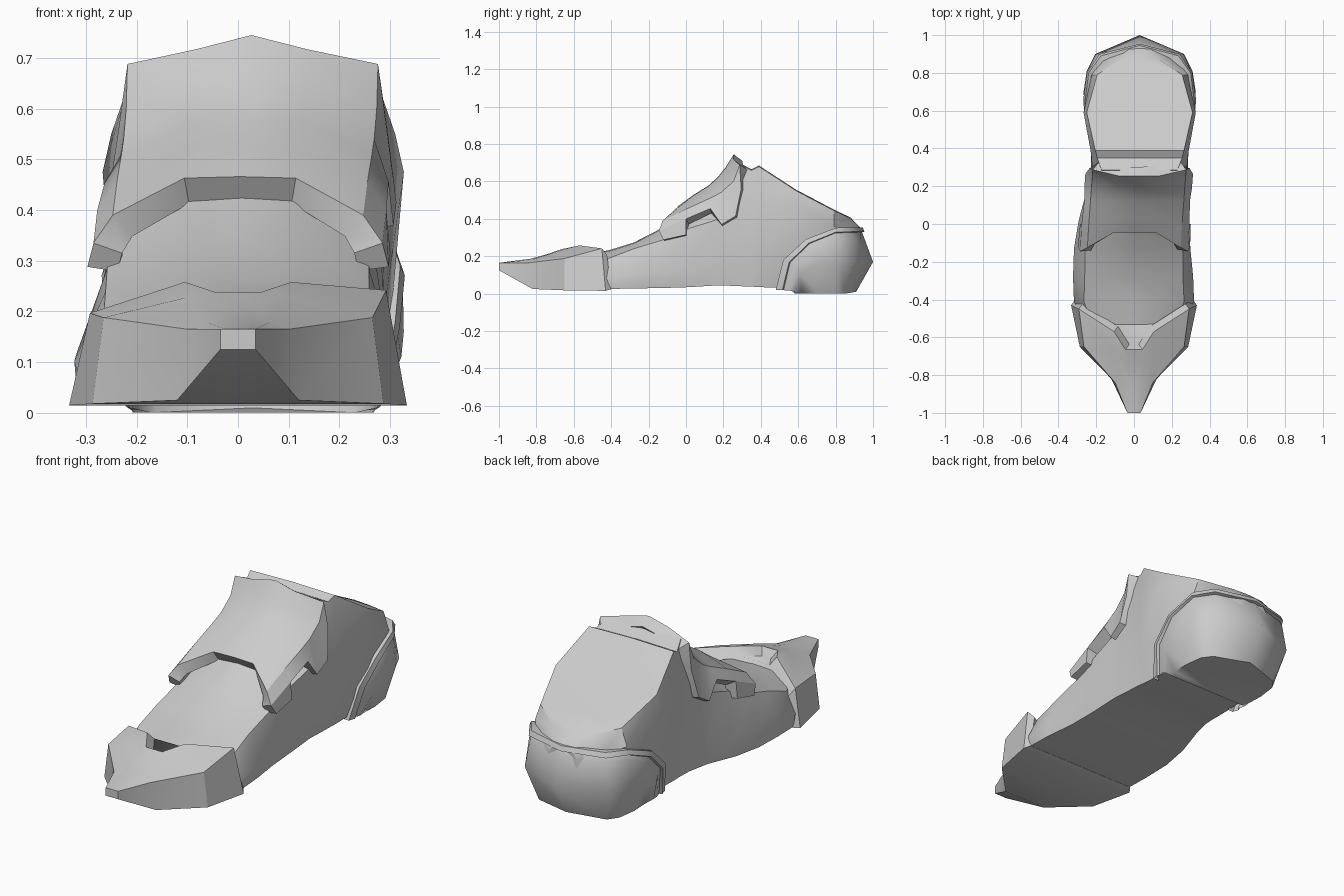
import bpy, bmesh, math

if "Cube" in bpy.data.objects:
    bpy.data.objects.remove(bpy.data.objects["Cube"])

grey = bpy.data.materials.new("plain_grey")
grey.diffuse_color = (0.6, 0.6, 0.6, 1)
grey.use_nodes = True
grey.node_tree.nodes["Principled BSDF"].inputs["Base Color"].default_value = grey.diffuse_color


def centre_x(y, z):
    """The foot bends toward the heel and its sole swells on the other side."""
    bend = 0.03 * min(1, max(0, (y + 0.1) / 0.4))
    swell = 0.022 * max(0, 1 - z / 0.28) * max(0, 1 - abs(y + 0.05) / 0.35)
    return bend - swell


def loft(name, rows, closed=False, cap_last=False, thickness=0, angle=32, left_drop=0):
    """Skin half rows of (half width, y, z), mirrored about the centre line."""
    def place(p, side):
        if not p:
            return None
        w, y, z = p
        if side < 0 and w > 0.2 and z > 0.18 and y > -0.6:
            z -= left_drop
        return (centre_x(y, z) + side * w, y, z)

    bm = bmesh.new()
    grid = []
    for row in rows:
        right = [place(p, 1) for p in row]
        left = [place(p, -1) for p in row]
        pts = right + left[-2:0:-1] if closed else right + left[-2::-1]
        grid.append([p and bm.verts.new(p) for p in pts])
    n = len(grid[0])
    for a, b in zip(grid, grid[1:]):
        for i in range(n if closed else n - 1):
            j = (i + 1) % n
            quad = (a[i], a[j], b[j], b[i])
            if all(quad):
                bm.faces.new(quad)
    if closed:
        bm.faces.new(grid[0])
    if closed or cap_last:
        bm.faces.new(grid[-1])
    bmesh.ops.remove_doubles(bm, verts=bm.verts, dist=0.0005)
    bmesh.ops.recalc_face_normals(bm, faces=bm.faces)
    # open plates must face up so that they thicken inward
    if thickness and sum(f.normal.z * f.calc_area() for f in bm.faces) < 0:
        bmesh.ops.reverse_faces(bm, faces=bm.faces)
    mesh = bpy.data.meshes.new(name)
    bm.to_mesh(mesh)
    bm.free()
    mesh.materials.append(grey)
    obj = bpy.data.objects.new(name, mesh)
    bpy.context.collection.objects.link(obj)
    bpy.ops.object.select_all(action='DESELECT')
    obj.select_set(True)
    bpy.context.view_layer.objects.active = obj
    if thickness:
        mod = obj.modifiers.new("thickness", 'SOLIDIFY')
        mod.thickness = thickness
        mod.offset = -1
        bpy.ops.object.modifier_apply(modifier=mod.name)
    bpy.ops.object.shade_smooth_by_angle(angle=math.radians(angle))
    return obj


# Shoe body: each section is y, sole z, sole width, shoulder width and z, rim width and z
def body_ring(y, sole_z, sole_w, side_w, side_z, rim_w, rim_z):
    belly = max(sole_w, (sole_w + side_w) / 2) + 0.008
    return [(0, y, sole_z), (sole_w, y, sole_z),
            (belly, y, sole_z + 0.35 * (side_z - sole_z)),
            (side_w, y, side_z), (rim_w, y, rim_z), (0, y, rim_z + 0.005)]


loft("shoe_body", [body_ring(*s) for s in (
    (-0.72, .03, .15, .15, .13, .08, .17),
    (-0.41, .025, .31, .265, .19, .15, .228),
    (-0.28, .028, .31, .26, .24, .14, .268),
    (-0.13, .03, .30, .258, .285, .12, .345),
    (0.02, .035, .285, .255, .35, .10, .44),
    (0.18, .045, .26, .255, .40, .10, .56),
    (0.285, .04, .245, .25, .48, .20, .695),
    (0.35, .038, .242, .255, .49, .225, .66),
    (0.39, .035, .24, .26, .50, .235, .68),
    (0.59, .03, .23, .297, .475, .28, .55),
    (0.79, .03, .19, .255, .36, .225, .445),
    (0.88, .08, .12, .185, .335, .09, .402),
    (0.935, .12, .04, .08, .30, .05, .345))], closed=True)


# Pointed toe cap: half outline at the sole, side edge, crest and notch
def toe_ring(*pts):
    return [(0, *pts[0][1:])] + list(pts) + [(0, *pts[-1][1:])]


toe_back = [(.333, -.43, .015), (.292, -.45, .242), (.105, -.57, .258), (.045, -.665, .238)]
toe_lip = [(w - 0.02, y + 0.028, z + (0.008 if z < 0.1 else -0.035)) for w, y, z in toe_back]
loft("toe_cap", [
    toe_ring((.035, -1, .125), (.035, -1, .165), (.025, -1, .165), (.015, -1, .165)),
    toe_ring((.12, -.82, .025), (.10, -.84, .165), (.065, -.83, .18), (.025, -.83, .187)),
    toe_ring((.287, -.65, .018), (.265, -.65, .188), (.10, -.68, .228), (.035, -.74, .212)),
    toe_ring(*toe_back), toe_ring(*toe_lip)], closed=True, left_drop=0.045)


# Instep plate: arched shell, given by lower edge y and z, shoulder z, ridge y and z
def arch(low_y, low_z, shoulder_z, ridge_y, ridge_z, tab=None, peak=0.003):
    return [tab, (.285 - 0.02 * max(0, low_z - 0.42) / 0.14, low_y, low_z),
            (.247, 0.8 * low_y + 0.2 * ridge_y, shoulder_z),
            (.11, ridge_y, ridge_z), (0, ridge_y, ridge_z + peak)]


loft("instep_plate", [
    arch(-.145, .335, .39, -.045, .463, tab=(.297, -.12, .288)),
    arch(0, .40, .455, .04, .525, tab=(.293, 0, .315)),
    arch(.13, .455, .51, .12, .575),
    arch(.19, .37, .54, .17, .62),
    arch(.265, .415, .60, .21, .67),
    arch(.295, .56, .688, .255, .717, peak=0.028)], thickness=0.06)

# Heel cup: one rim path shrunk in steps for the bands, then the bulging cup
rim = [(.25, .48, .02), (.28, .52, .18), (.29, .64, .29),
       (.27, .80, .352), (.205, .89, .355), (0, .945, .355)]


def band(shrink, grow):
    """Rim path moved inward along the cup and outward from the shoe."""
    return [(max(0, w + grow) if w else 0,
             y + max(0, 0.8 - y) * shrink + (grow if y > 0.85 else 0),
             z * (1 - 0.6 * shrink)) for w, y, z in rim]


mid = [(.25, .57, .012), (.292, .61, .11), (.297, .70, .16),
       (.28, .81, .175), (.235, .90, .17), (0, 1.0, .17)]
heel_floor = [(0.8 * w, 0.8 + (y - 0.8) * (0.55 if y > 0.8 else 0.95), 0.01 if y > 0.95 else 0.001)
              for w, y, z in mid]
loft("heel_cup", [band(0, -.03), band(0, 0), band(.11, .009), band(.13, -.004),
                  band(.23, .005), mid, heel_floor], cap_last=True, angle=62)
